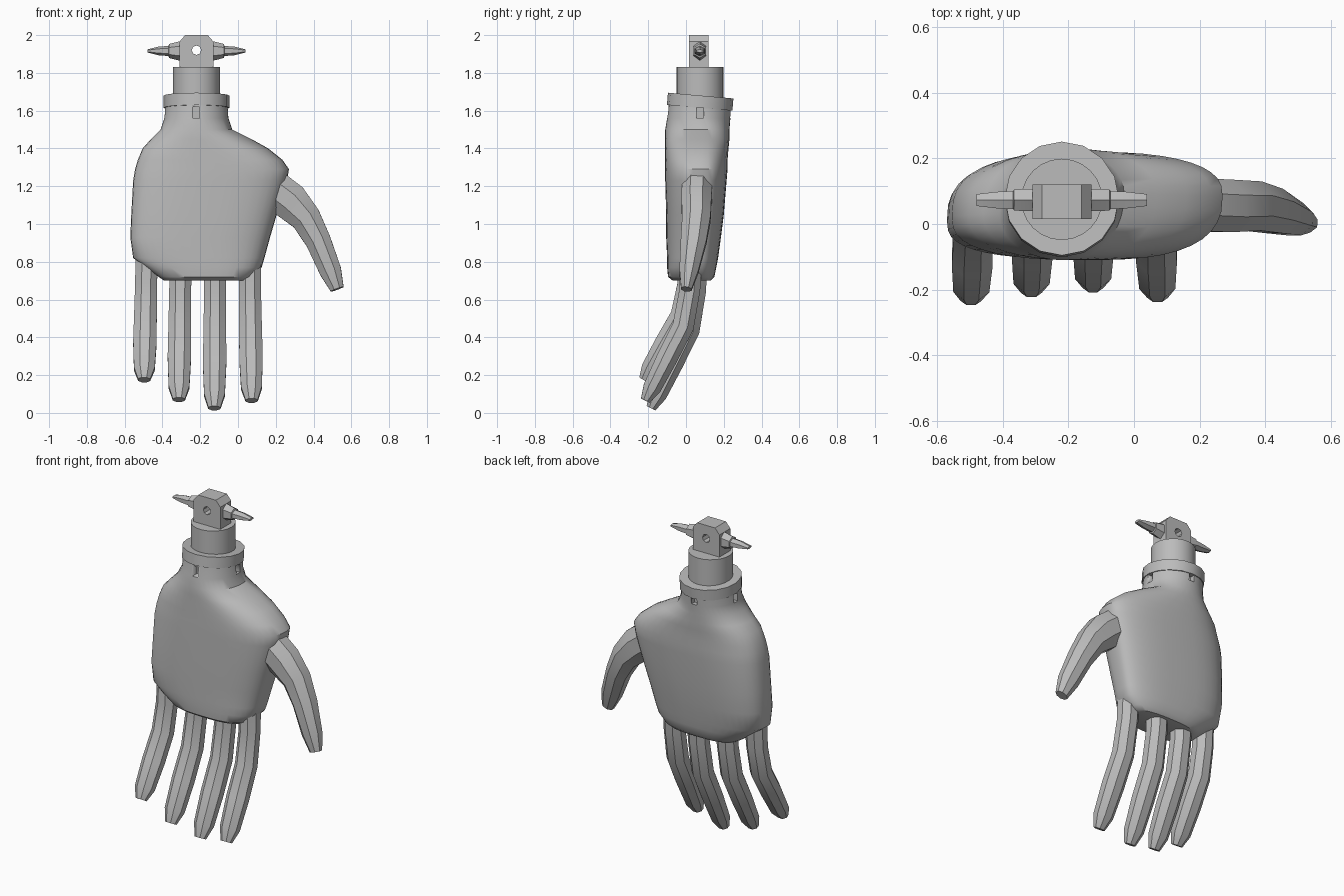
import bpy
import bmesh
from math import cos, sin, pi, radians
from mathutils import Vector, Matrix

if "Cube" in bpy.data.objects:
    bpy.data.objects.remove(bpy.data.objects["Cube"], do_unlink=True)

grey = bpy.data.materials.new("plain_grey")
grey.use_nodes = True
grey.diffuse_color = (0.5, 0.5, 0.5, 1)
grey.node_tree.nodes["Principled BSDF"].inputs["Base Color"].default_value = (0.5, 0.5, 0.5, 1)

WRIST = Vector((-0.22, 0.075, 0))


def finish(name, bm, angle=30):
    bmesh.ops.recalc_face_normals(bm, faces=bm.faces)
    mesh = bpy.data.meshes.new(name)
    bm.to_mesh(mesh)
    bm.free()
    mesh.materials.append(grey)
    obj = bpy.data.objects.new(name, mesh)
    bpy.context.collection.objects.link(obj)
    bpy.ops.object.select_all(action='DESELECT')
    obj.select_set(True)
    bpy.context.view_layer.objects.active = obj
    bpy.ops.object.shade_smooth_by_angle(angle=radians(angle))
    return obj


def loft(name, rings, angle=30):
    """Skin a list of point rings and cap both ends."""
    bm = bmesh.new()
    loops = [[bm.verts.new(p) for p in ring] for ring in rings]
    n = len(loops[0])
    for a, b in zip(loops, loops[1:]):
        for i in range(n):
            j = (i + 1) % n
            bm.faces.new((a[i], a[j], b[j], b[i]))
    bm.faces.new(loops[0])
    bm.faces.new(loops[-1])
    return finish(name, bm, angle)


def limb(name, path, side, sides=8):
    """Tube along (centre, half width on side axis, half depth) stations."""
    rings = []
    for i, (centre, width, depth) in enumerate(path):
        before = path[max(i - 1, 0)][0]
        after = path[min(i + 1, len(path) - 1)][0]
        t = (after - before).normalized()
        u = (side - t * side.dot(t)).normalized()
        v = t.cross(u)
        angles = [2 * pi * (k + 0.5) / sides for k in range(sides)]
        grow = 1 / cos(pi / sides)
        rings.append([centre + (u * width * cos(a) + v * depth * sin(a)) * grow for a in angles])
    return loft(name, rings, angle=35)


def drum(name, radius, low, high, tilt=0.0, sides=24):
    bm = bmesh.new()
    place = Matrix.Translation(WRIST + Vector((0, 0, (low + high) / 2))) @ Matrix.Rotation(tilt, 4, 'X')
    bmesh.ops.create_cone(bm, cap_ends=True, segments=sides, radius1=radius,
                          radius2=radius, depth=high - low, matrix=place)
    return finish(name, bm)


def cut(target, cutter):
    cutter.hide_render = True
    mod = target.modifiers.new("cut", 'BOOLEAN')
    mod.operation = 'DIFFERENCE'
    mod.object = cutter
    bpy.context.view_layer.objects.active = target
    bpy.ops.object.modifier_apply(modifier=mod.name)
    bpy.data.objects.remove(cutter, do_unlink=True)


# Palm: rounded sections as (z, x min, x max, y min, y max, squareness)
sections = [
    (1.64, -0.385, -0.055, -0.09, 0.24, 2),
    (1.56, -0.39, -0.05, -0.10, 0.235, 2),
    (1.5, -0.41, -0.03, -0.11, 0.23, 2.1),
    (1.45, -0.46, 0.07, -0.11, 0.23, 2.2),
    (1.4, -0.505, 0.16, -0.11, 0.225, 2.4),
    (1.34, -0.53, 0.235, -0.11, 0.22, 2.5),
    (1.29, -0.545, 0.27, -0.11, 0.22, 2.6),
    (1.23, -0.555, 0.26, -0.11, 0.215, 2.7),
    (1.05, -0.565, 0.205, -0.105, 0.2, 2.8),
    (0.93, -0.57, 0.17, -0.105, 0.185, 2.8),
    (0.82, -0.555, 0.14, -0.1, 0.17, 2.8),
    (0.77, -0.49, 0.125, -0.1, 0.16, 2.8),
    (0.72, -0.42, 0.08, -0.095, 0.15, 2.8),
    (0.7, -0.39, 0.05, -0.07, 0.13, 2.8),
]


def section_ring(z, x0, x1, y0, y1, power, count=40):
    ring = []
    for k in range(count):
        c, s = cos(2 * pi * k / count), sin(2 * pi * k / count)
        px = abs(c) ** (2 / power) * (1 if c > 0 else -1)
        py = abs(s) ** (2 / power) * (1 if s > 0 else -1)
        # side edges sit nearer the front on the little-finger side
        lean = 0.03 * px * (1 - abs(py)) * (power > 2)
        ring.append(Vector(((x0 + x1) / 2 + px * (x1 - x0) / 2,
                            (y0 + y1) / 2 + py * (y1 - y0) / 2 + lean, z)))
    return ring


palm = loft("palm", [section_ring(*s) for s in sections], angle=40)

# Small slots around the wrist, just under the collar
for k in range(4):
    bm = bmesh.new()
    turn = Matrix.Translation(WRIST) @ Matrix.Rotation(k * pi / 2, 4, 'Z')
    place = turn @ Matrix.Translation((0, -0.17, 1.59))
    bmesh.ops.create_cube(bm, size=1, matrix=place @ Matrix.Diagonal((0.035, 0.08, 0.06, 1)))
    cut(palm, finish("slot_cutter", bm))

# Wrist collar and post
drum("wrist_collar", 0.174, 1.615, 1.68, tilt=radians(-5), sides=16)
drum("wrist_post", 0.124, 1.6, 1.83)

# Bracket with clipped corners and a through hole
profile = [(-0.09, 1.82), (0.09, 1.82), (0.09, 1.965), (0.06, 2), (-0.06, 2), (-0.09, 1.965)]
bracket = loft("bracket", [[Vector((WRIST.x + x, y, z)) for x, z in profile] for y in (0.015, 0.12)])
bm = bmesh.new()
place = Matrix.Translation((WRIST.x, WRIST.y, 1.92)) @ Matrix.Rotation(pi / 2, 4, 'X')
bmesh.ops.create_cone(bm, cap_ends=True, segments=8, radius1=0.025, radius2=0.025, depth=0.4, matrix=place)
cut(bracket, finish("hole_cutter", bm))

# Pointed side pins: (distance from wrist axis, half width, half height)
pin = [(0.08, 0.034, 0.045), (0.1, 0.034, 0.042), (0.145, 0.032, 0.032),
       (0.148, 0.028, 0.023), (0.2, 0.025, 0.02), (0.26, 0.018, 0.007)]
for name, sign in (("left_pin", 1), ("right_pin", -1)):
    limb(name, [(Vector((WRIST.x + sign * d, 0.073, 1.916)), w, h) for d, w, h in pin],
         Vector((0, 1, 0)), sides=6)

# Fingers share one bend: (share of length, y, half width, half depth)
bend = [(0, 0.06, 0.06, 0.06), (0.3, 0.05, 0.058, 0.055), (0.53, 0.015, 0.06, 0.057),
        (0.73, -0.07, 0.062, 0.055), (0.92, -0.15, 0.055, 0.048), (1, -0.185, 0.032, 0.026)]
fingers = [("little_finger", -0.482, -0.497, 0.16, -0.04),
           ("ring_finger", -0.303, -0.313, 0.055, -0.015),
           ("middle_finger", -0.12, -0.125, 0.01, 0),
           ("index_finger", 0.06, 0.072, 0.05, -0.03)]
for name, x_base, x_tip, tip, shift in fingers:
    top, end = 0.9, tip + 0.015
    limb(name, [(Vector((x_base + (x_tip - x_base) * f, y + shift, top + (end - top) * f)), w, d)
                for f, y, w, d in bend], Vector((1, 0, 0)))

# Thumb
thumb = [((0.17, 0.06, 1.2), 0.08, 0.1), ((0.275, 0.055, 1.12), 0.08, 0.1),
         ((0.36, 0.055, 1.03), 0.075, 0.08), ((0.425, 0.04, 0.91), 0.068, 0.067),
         ((0.49, 0.015, 0.75), 0.05, 0.058), ((0.525, 0.002, 0.655), 0.028, 0.036)]
limb("thumb", [(Vector(p), w, d) for p, w, d in thumb], Vector((0, 1, 0)))
